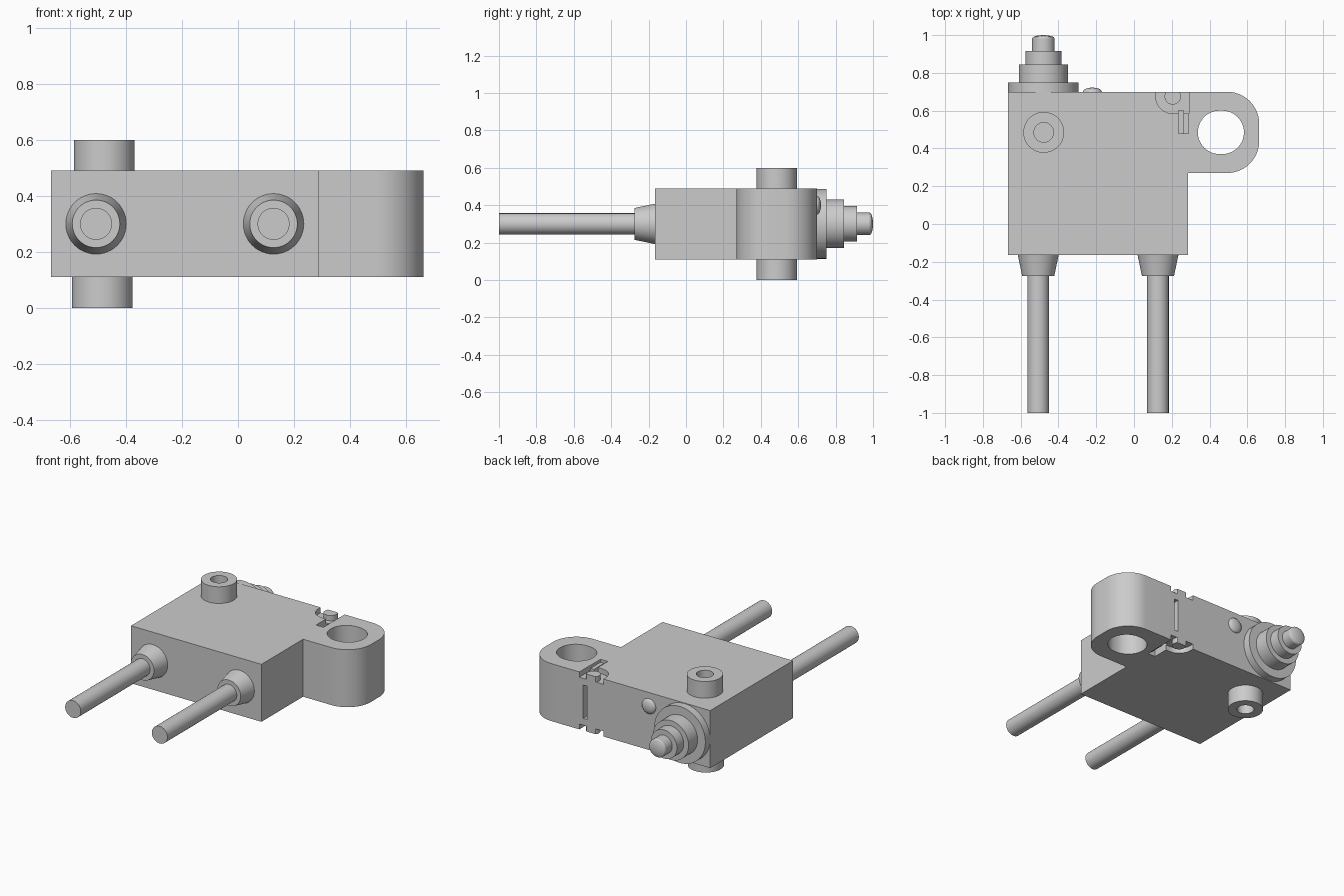
import bpy, bmesh
from math import sin, cos, pi, radians
from mathutils import Matrix, Vector

if "Cube" in bpy.data.objects:
    bpy.data.objects.remove(bpy.data.objects["Cube"], do_unlink=True)

GREY = (0.6, 0.6, 0.6, 1)
grey = bpy.data.materials.new("plain grey")
grey.use_nodes = True
grey.diffuse_color = GREY
grey.node_tree.nodes["Principled BSDF"].inputs["Base Color"].default_value = GREY

BOTTOM, TOP, BACK, AXIS = 0.11, 0.49, 0.70, 0.30


def finish(bm, name):
    bmesh.ops.recalc_face_normals(bm, faces=bm.faces)
    mesh = bpy.data.meshes.new(name)
    bm.to_mesh(mesh)
    bm.free()
    obj = bpy.data.objects.new(name, mesh)
    bpy.context.collection.objects.link(obj)
    mesh.materials.append(grey)
    return obj


def smooth(obj):
    bpy.ops.object.select_all(action="DESELECT")
    bpy.context.view_layer.objects.active = obj
    obj.select_set(True)
    bpy.ops.object.shade_smooth_by_angle(angle=radians(30))


def arc(cx, cy, r, start, end, n=16):
    angles = [radians(start + (end - start) * i / n) for i in range(n + 1)]
    return [(cx + r * cos(a), cy + r * sin(a)) for a in angles]


def prism(name, outline, z0, z1):
    bm = bmesh.new()
    face = bm.faces.new([bm.verts.new((x, y, z0)) for x, y in outline])
    ext = bmesh.ops.extrude_face_region(bm, geom=[face])["geom"]
    bmesh.ops.translate(bm, vec=(0, 0, z1 - z0),
                        verts=[v for v in ext if isinstance(v, bmesh.types.BMVert)])
    return finish(bm, name)


def rect(x0, x1, y0, y1):
    return [(x0, y0), (x1, y0), (x1, y1), (x0, y1)]


def lathe(name, profile, origin, axis, steps=48):
    """Spin (radius, distance) points about an axis through origin."""
    bm = bmesh.new()
    verts = [bm.verts.new((r, 0, d)) for r, d in profile]
    edges = [bm.edges.new(pair) for pair in zip(verts, verts[1:])]
    bmesh.ops.spin(bm, geom=verts + edges, axis=(0, 0, 1), cent=(0, 0, 0),
                   angle=2 * pi, steps=steps)
    bmesh.ops.remove_doubles(bm, verts=bm.verts, dist=0.0001)
    turn = Vector((0, 0, 1)).rotation_difference(Vector(axis)).to_matrix().to_4x4()
    bm.transform(Matrix.Translation(origin) @ turn)
    obj = finish(bm, name)
    smooth(obj)
    return obj


def cut(target, cutter):
    mod = target.modifiers.new(cutter.name, "BOOLEAN")
    mod.operation, mod.solver, mod.object = "DIFFERENCE", "EXACT", cutter
    bpy.context.view_layer.objects.active = target
    bpy.ops.object.modifier_apply(modifier=mod.name)
    bpy.data.objects.remove(cutter, do_unlink=True)


# Housing with rounded mounting ear
outline = [(-0.667, BACK), (-0.667, -0.165), (0.287, -0.165), (0.287, 0.27)]
outline += arc(0.493, 0.44, 0.17, -90, 0) + arc(0.493, 0.53, 0.17, 0, 90)
housing = prism("housing", outline, BOTTOM, TOP)

# Slightly elongated mounting hole
hole = arc(0.467, 0.485, 0.115, -90, 90, 24) + arc(0.453, 0.485, 0.115, 90, 270, 24)
cut(housing, prism("hole_cutter", hole, -0.1, 0.7))

# Latch pockets on both broad faces, each with a central pin
pocket = [(0.29, 0.75), (0.115, 0.75)] + arc(0.205, 0.675, 0.09, 180, 270) + [(0.29, 0.585)]
pin = [(x, min(y, BACK)) for x, y in arc(0.205, 0.675, 0.043, 125, 415, 32)]
for side, face, inward in (("upper", TOP, -1), ("lower", BOTTOM, 1)):
    def span(depth):
        return sorted((face - inward * 0.05, face + inward * depth))
    cut(housing, prism("pocket_cutter", pocket, *span(0.035)))
    cut(housing, prism("slot_cutter", rect(0.262, 0.289, 0.48, 0.6), *span(0.02)))
    cut(housing, prism("deep_slot_cutter", rect(0.235, 0.263, 0.48, 0.6), *span(0.05)))
    smooth(prism(side + "_latch_pin", pin, *sorted((face, face + inward * 0.04))))

# Narrow upright slot in the back face
cut(housing, prism("back_slot_cutter", rect(0.235, 0.262, 0.63, 0.75), 0.19, 0.41))
smooth(housing)

# Hollow locating posts
post = [(0.108, 0), (0.108, 0.11), (0.052, 0.11), (0.052, 0.01), (0, 0.01)]
lathe("upper_post", post, (-0.478, 0.485, TOP), (0, 0, 1))
lathe("lower_post", post, (-0.485, 0.485, BOTTOM), (0, 0, -1))

# Stepped plunger with domed tip
steps = [(0, 0), (0.187, 0), (0.187, 0.05), (0.13, 0.05), (0.13, 0.145),
         (0.095, 0.145), (0.095, 0.215), (0.06, 0.215), (0.06, 0.282)]
dome = [(0.06 * cos(a), 0.282 + 0.018 * sin(a)) for a in (pi / 8, pi / 4, 3 * pi / 8)]
lathe("plunger", steps + dome + [(0, 0.3)], (-0.48, BACK, AXIS), (0, 1, 0))

# Small domed button on the back
button = [(0.05 * cos(i * pi / 12), 0.022 * sin(i * pi / 12)) for i in range(6)]
lathe("back_button", button + [(0, 0.022)], (-0.22, BACK, 0.40), (0, 1, 0), 32)

# Cables with tapered collars
for side, x in (("right", -0.507), ("left", 0.127)):
    lathe(side + "_collar", [(0, 0), (0.108, 0), (0.085, 0.11), (0, 0.11)],
          (x, -0.165, AXIS), (0, -1, 0))
    lathe(side + "_cable", [(0, 0.1), (0.057, 0.1), (0.057, 0.835), (0, 0.835)],
          (x, -0.165, AXIS), (0, -1, 0))
